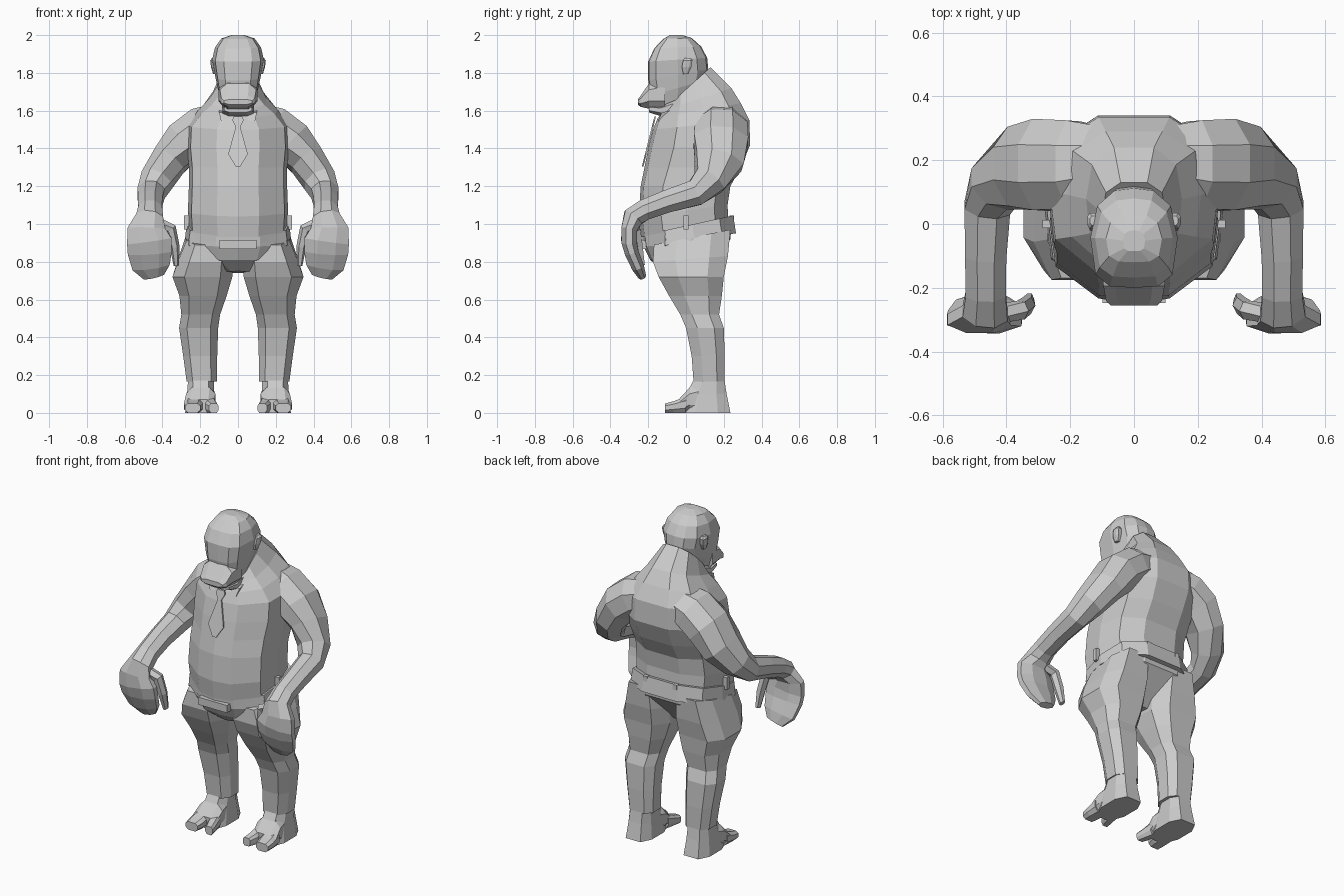
import bpy, bmesh, math
from mathutils import Vector

grey = bpy.data.materials.new("plain_grey")
grey.diffuse_color = (0.6, 0.6, 0.6, 1)

# Cross-sections in the unit square: (side, depth), depth -1 is the front
BODY = [(0, -1), (.42, -.93), (.93, -.5), (1, .1), (.88, .7), (.42, 1), (0, 1)]
SKULL = [(0, -1), (.55, -.97), (.88, -.74), (1, 0), (.84, .65), (.45, .95), (0, 1)]
BODY += [(-x, y) for x, y in BODY[-2:0:-1]]
SKULL += [(-x, y) for x, y in SKULL[-2:0:-1]]
BOX = [(-1, -1), (1, -1), (1, 1), (-1, 1)]
CHAMFER = [(-.6, -1), (.6, -1), (1, -.4), (1, .5), (.6, 1), (-.6, 1), (-1, .5), (-1, -.4)]


def ngon(n, turn=0.0):
    return [(math.cos(turn + math.tau * i / n), math.sin(turn + math.tau * i / n)) for i in range(n)]


def loft(name, rings, mirror=False):
    """Skin a list of point rings, closing both ends."""
    bm = bmesh.new()
    rows = [[bm.verts.new(p) for p in ring] for ring in rings]
    n = len(rows[0])
    for a, b in zip(rows, rows[1:]):
        for i in range(n):
            j = (i + 1) % n
            bm.faces.new((a[i], a[j], b[j], b[i]))
    bm.faces.new(rows[0])
    bm.faces.new(rows[-1])
    bmesh.ops.recalc_face_normals(bm, faces=bm.faces)
    mesh = bpy.data.meshes.new(name)
    bm.to_mesh(mesh)
    bm.free()
    mesh.materials.append(grey)
    ob = bpy.data.objects.new(name, mesh)
    bpy.context.collection.objects.link(ob)
    if mirror:
        ob.modifiers.new("mirror", 'MIRROR').use_mirror_merge = False
    return ob


def level(shape, zf, zb, x0, x1, y0, y1):
    """Ring lying flat, tilted from height zf in front to zb at the back."""
    cx, cy, rx, ry = (x0 + x1) / 2, (y0 + y1) / 2, (x1 - x0) / 2, (y1 - y0) / 2
    return [(cx + rx * u, cy + ry * v, zf + (zb - zf) * (v + 1) / 2) for u, v in shape]


def upright(shape, y, x0, x1, z0, z1):
    """Ring standing across the y axis."""
    return [((x0 + x1) / 2 + (x1 - x0) / 2 * u, y, (z0 + z1) / 2 + (z1 - z0) / 2 * v) for u, v in shape]


def tube(name, path, shape, mirror=True):
    """Limb along (x, y, z, half_width, half_depth) stations."""
    pts = [Vector(p[:3]) for p in path]
    rings = []
    for i, p in enumerate(path):
        t = (pts[min(i + 1, len(pts) - 1)] - pts[max(i - 1, 0)]).normalized()
        u = Vector((1, 0, 0))
        u = (u - t * u.dot(t)).normalized()
        v = t.cross(u)
        rings.append([pts[i] + u * a * p[3] + v * b * p[4] for a, b in shape])
    return loft(name, rings, mirror)


def trunk(name, shape, rows):
    return loft(name, [level(shape, zf, zb, -w, w, y0, y1) for zf, zb, w, y0, y1 in rows])


# Shirted torso rising into the hunched back and neck
trunk("torso", BODY, [
    (.93, 1.0, .258, -.235, .225), (1.04, 1.1, .265, -.25, .22), (1.2, 1.2, .26, -.24, .235),
    (1.3, 1.3, .26, -.22, .29), (1.4, 1.42, .27, -.2, .34), (1.5, 1.55, .265, -.175, .335),
    (1.56, 1.64, .21, -.15, .29), (1.6, 1.72, .15, -.12, .24), (1.64, 1.83, .1, -.08, .13)])

# Trousers: seat, waistband and legs
trunk("trouser_seat", BODY, [
    (.94, 1.03, .272, -.23, .245), (.88, .92, .28, -.225, .235),
    (.81, .82, .24, -.19, .15), (.75, .74, .09, -.12, .08)])
trunk("waistband", BODY, [(.94, 1.045, .272, -.232, .25), (.9, .95, .28, -.23, .265)])
loft("trouser_leg", [level(CHAMFER, zf, zb, x0, x1, y0, y1) for zf, zb, x0, x1, y0, y1 in [
    (.89, .97, .05, .272, -.17, .235), (.8, .83, .03, .315, -.175, .222),
    (.72, .72, .03, .347, -.145, .2), (.62, .62, .06, .31, -.09, .19),
    (.52, .52, .095, .3, -.03, .175), (.45, .45, .105, .312, 0, .2),
    (.3, .3, .11, .29, .03, .205), (.165, .165, .11, .272, .04, .205)]], True)

# Buckle, belt loops and hip tabs
loft("belt_buckle", [upright(BOX, y, -.098, .098, .868, .914) for y in (-.248, -.2)])
for x, y in ((.272, .0), (.1, .243)):
    loft("belt_loop", [level(BOX, z, z, x - .012, x + .015, y - .012, y + .012)
                       for z in (.97, 1.045)], True)

# Feet: ankle block, instep, big toe and grouped outer toes
loft("ankle", [level(CHAMFER, z, z, x0, x1, y0, y1) for z, x0, x1, y0, y1 in [
    (.2, .13, .262, .055, .2), (.1, .125, .27, 0, .215), (0, .115, .28, -.03, .235)]], True)
loft("instep", [upright(CHAMFER, y, x0, x1, 0, z) for y, x0, x1, z in [
    (.1, .13, .265, .16), (.02, .12, .275, .135), (-.04, .125, .285, .07)]], True)
for name, xa, xb, tip, wide in (("big_toe", .15, .128, -.1, .03),
                                ("outer_toes", .235, .24, -.11, .048)):
    loft(name, [upright(CHAMFER, y, x - w, x + w, 0, z) for y, x, w, z in [
        (.0, xa, wide, .085), (tip * .6, (xa + xb) / 2, wide, .062),
        (tip, xb, wide * .85, .05)]], True)

# Arms with heavy shoulders, bent forward at the elbow, ending in drooping hands
tube("arm_and_hand", [
    (.08, .19, 1.55, .1, .12), (.19, .185, 1.505, .125, .15), (.285, .185, 1.435, .122, .155),
    (.365, .175, 1.335, .1, .14), (.432, .125, 1.23, .092, .095), (.46, .05, 1.165, .078, .075),
    (.465, -.1, 1.12, .07, .065), (.465, -.22, 1.075, .068, .06), (.467, -.28, 1.035, .077, .06),
    (.485, -.3, .975, .108, .046), (.47, -.302, .91, .128, .044), (.467, -.288, .85, .126, .04),
    (.46, -.256, .775, .108, .036), (.445, -.232, .722, .06, .022)], ngon(8, math.pi / 8))
tube("thumb", [(.42, -.28, 1.0, .035, .03), (.355, -.27, .975, .03, .032),
               (.335, -.255, .88, .026, .03), (.327, -.235, .78, .014, .02)], ngon(6))

# Head with a sloping muzzle and lower jaw
trunk("head", SKULL, [
    (1.62, 1.7, .088, -.14, .05), (1.68, 1.76, .108, -.185, .1), (1.76, 1.82, .122, -.2, .118),
    (1.86, 1.88, .137, -.2, .112), (1.93, 1.94, .122, -.168, .08),
    (1.98, 1.985, .088, -.12, .03), (2.0, 2.0, .035, -.085, -.02)])
loft("muzzle", [upright(CHAMFER, y, -w, w, z0, z1) for y, w, z0, z1 in [
    (-.11, .104, 1.6, 1.77), (-.195, .096, 1.61, 1.745), (-.24, .088, 1.62, 1.68),
    (-.255, .074, 1.632, 1.66)]])
loft("lower_jaw", [upright(CHAMFER, y, -w, w, z0, z1) for y, w, z0, z1 in [
    (-.06, .085, 1.58, 1.66), (-.13, .085, 1.57, 1.63), (-.195, .074, 1.59, 1.625)]])
# Ears standing taller than the lobes
loft("ear", [level(CHAMFER, z, z, .11, x, y0, y1) for z, x, y0, y1 in [
    (1.795, .132, -.015, .012), (1.83, .143, -.022, .028), (1.865, .147, -.015, .034),
    (1.88, .138, -.005, .025)]], True)

# Necktie lying along the slope of the chest
TIE = [(.022, 1.57), (.03, 1.55), (.012, 1.515), (.052, 1.37), (.012, 1.305)]
loft("necktie", [[(x, y + .25 * (z - 1.3), z) for x, y in
                  ((-w, -.235), (w, -.235), (w, -.226), (-w, -.226))] for w, z in TIE])

# Shirt collar points
loft("collar", [level(BOX, zf, zb, x0, x1, y0, y1) for zf, zb, x0, x1, y0, y1 in [
    (1.545, 1.555, .06, .09, -.15, -.1), (1.59, 1.61, .03, .1, -.128, -.05)]], True)
